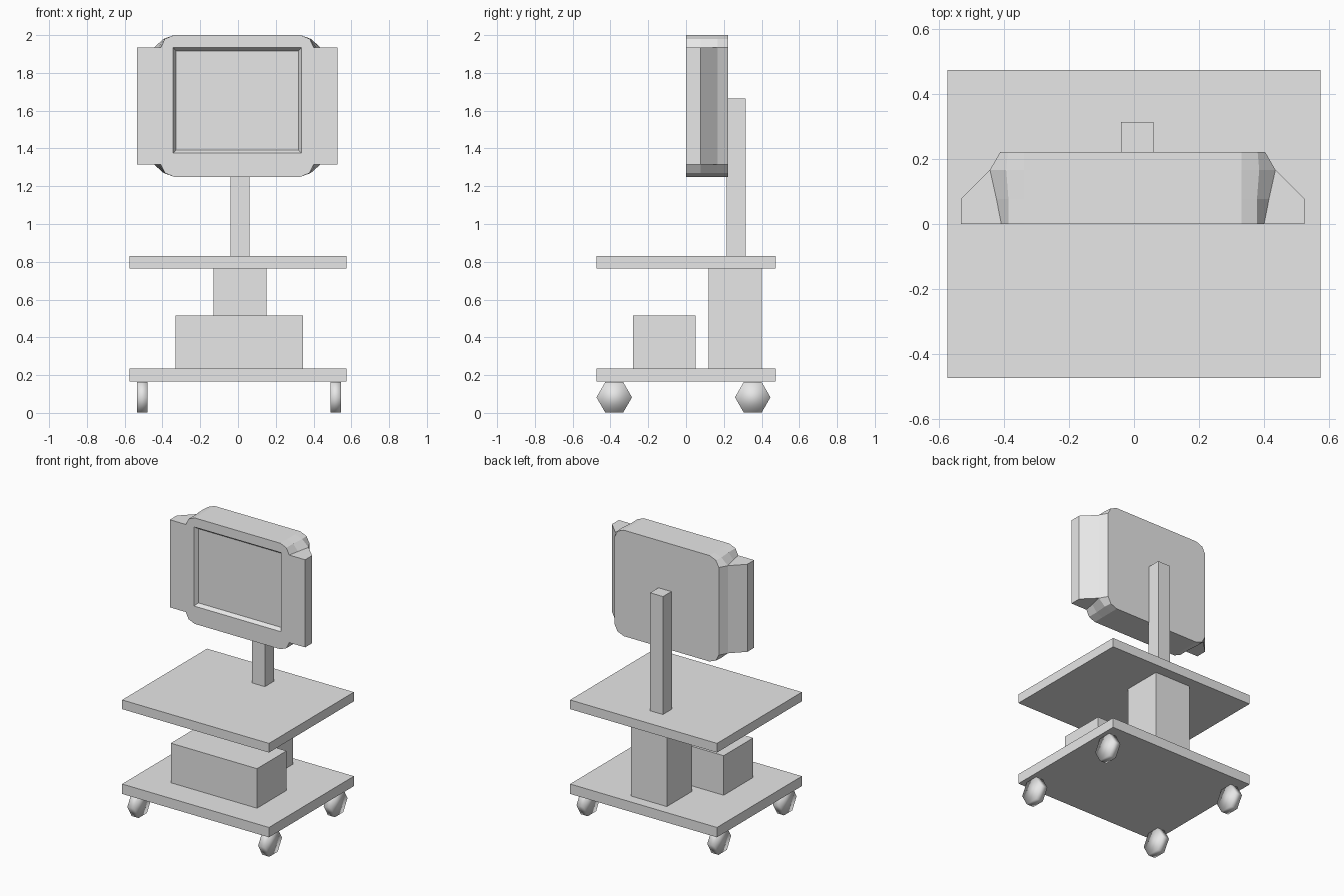
import bpy, bmesh, math
from mathutils import Vector

cube = bpy.data.objects.get("Cube")
if cube:
    bpy.data.objects.remove(cube, do_unlink=True)

grey = bpy.data.materials.new("plain grey")
grey.use_nodes = True
grey.diffuse_color = (0.8, 0.8, 0.8, 1)
grey.node_tree.nodes["Principled BSDF"].inputs["Base Color"].default_value = (0.8, 0.8, 0.8, 1)


def finish(name, bm):
    mesh = bpy.data.meshes.new(name)
    bm.to_mesh(mesh)
    bm.free()
    mesh.materials.append(grey)
    obj = bpy.data.objects.new(name, mesh)
    bpy.context.collection.objects.link(obj)
    return obj


def box(name, low, high):
    bm = bmesh.new()
    bmesh.ops.create_cube(bm, size=1)
    low, high = Vector(low), Vector(high)
    for v in bm.verts:
        v.co = (low + high) / 2 + v.co * (high - low)
    return finish(name, bm)


# Cart: shelves, equipment and uprights
box("lower_shelf", (-0.575, -0.475, 0.165), (0.575, 0.475, 0.235))
box("upper_shelf", (-0.575, -0.475, 0.765), (0.575, 0.475, 0.83))
box("equipment_box", (-0.33, -0.28, 0.235), (0.345, 0.05, 0.515))
box("support_column", (-0.13, 0.12, 0.235), (0.15, 0.4, 0.765))
box("monitor_pole", (-0.04, 0.215, 0.83), (0.06, 0.315, 1.665))

# Six-sided smooth castors
for side, x in (("right", -0.507), ("left", 0.517)):
    for end, y in (("front", -0.38), ("back", 0.353)):
        bpy.ops.mesh.primitive_cylinder_add(
            vertices=6, radius=0.094, depth=0.055,
            location=(x, y, 0.0825), rotation=(0, math.pi / 2, 0))
        wheel = bpy.context.object
        wheel.name = f"{end}_{side}_wheel"
        wheel.data.materials.append(grey)
        bpy.ops.object.shade_smooth()

# Monitor: cross-sections from front to back, as (y, corner x, corner z, body x, wing x)
HALF_Z, WING_Z, FLAT_X = 0.375, 0.31, 0.335
sections = [
    (0.0, 0.383, 0.355, 0.405, 0.53),
    (0.077, 0.383, 0.355, 0.42, 0.53),
    (0.167, 0.39, 0.355, 0.44, 0.44),
    (0.222, 0.385, 0.355, 0.408, 0.408),
]
centre = Vector((-0.004, 0, 1.625))
bm = bmesh.new()
rings = []
for y, cx, cz, ex, wx in sections:
    corner = [(FLAT_X, HALF_Z), (cx, cz), (ex, WING_Z), (wx, WING_Z)]
    loop = corner + [(x, -z) for x, z in reversed(corner)]
    loop += [(-x, -z) for x, z in loop]
    rings.append([bm.verts.new(centre + Vector((x, y, z))) for x, z in loop])
n = len(rings[0])
for a, b in zip(rings, rings[1:]):
    for i in range(n):
        j = (i + 1) % n
        bm.faces.new((a[i], a[j], b[j], b[i]))
bm.faces.new(rings[-1])

# Recessed screen with bevelled rim
rim = []
for y, x, z in ((0.0, 0.34, 0.31), (0.025, 0.324, 0.292)):
    z_low = z - 0.56 if y == 0 else z - 0.525
    rim.append([bm.verts.new(centre + Vector(p)) for p in
                ((x, y, z), (x, y, z_low), (-x, y, z_low), (-x, y, z))])
for i in range(4):
    j = (i + 1) % 4
    bm.faces.new((rim[0][i], rim[0][j], rim[1][j], rim[1][i]))
bm.faces.new(rim[1])

# Front frame between the outline and the rim
edges = [bm.edges.get((r[i], r[(i + 1) % len(r)])) for r in (rings[0], rim[0]) for i in range(len(r))]
bmesh.ops.triangle_fill(bm, edges=edges, use_beauty=True, normal=(0, -1, 0))
bmesh.ops.remove_doubles(bm, verts=bm.verts[:], dist=0.0005)
bmesh.ops.recalc_face_normals(bm, faces=bm.faces[:])
finish("monitor", bm)
